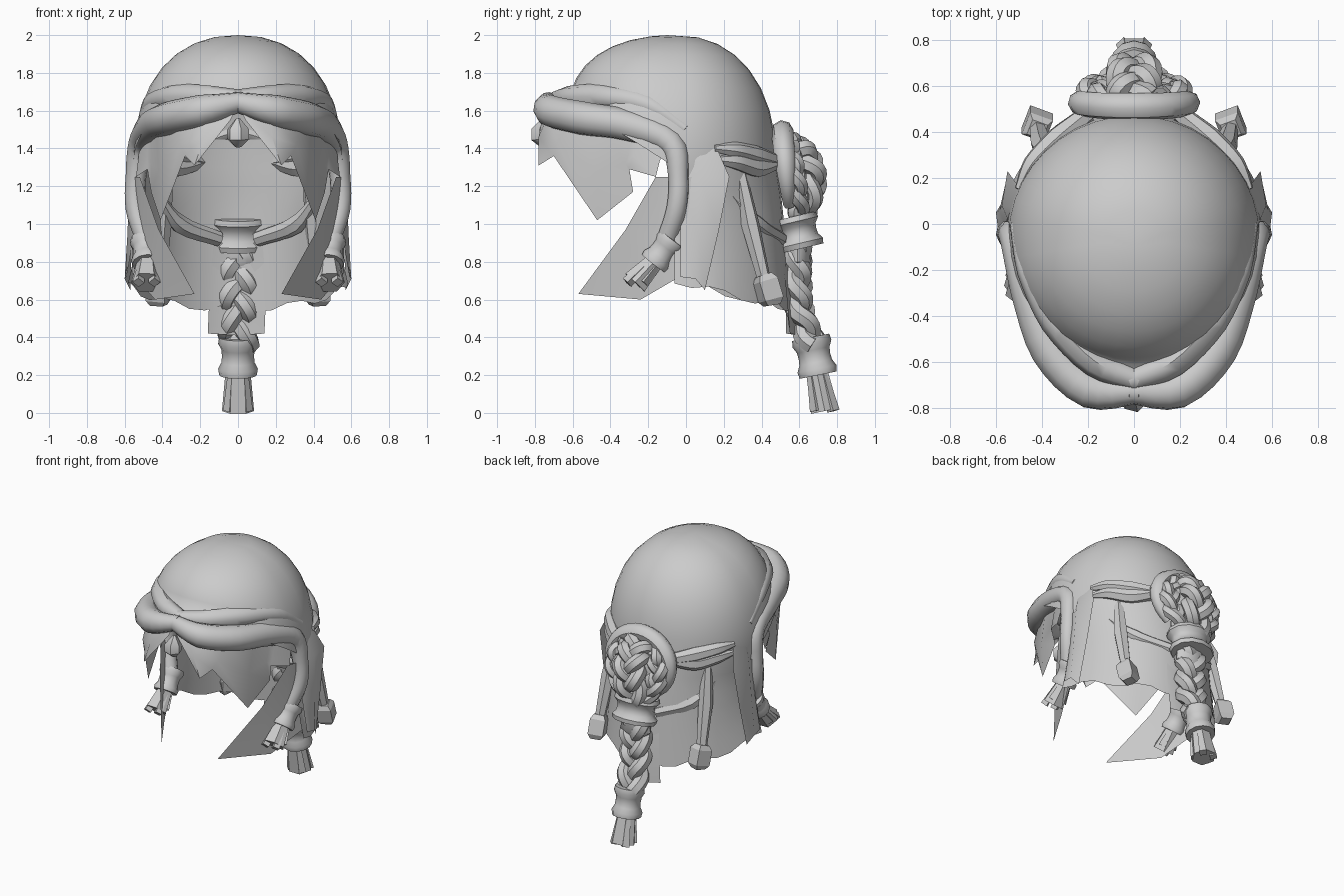
import bpy, bmesh, math
from mathutils import Vector

if "Cube" in bpy.data.objects:
    bpy.data.objects.remove(bpy.data.objects["Cube"])

hair = bpy.data.materials.new("hair_grey")
hair.use_nodes = True
hair_colour = (0.6, 0.6, 0.6, 1)
hair.diffuse_color = hair_colour
hair.node_tree.nodes["Principled BSDF"].inputs["Base Color"].default_value = hair_colour
X_AXIS = Vector((1, 0, 0))


def finish(bm, name, angle=45):
    """Turn a bmesh into a shaded object in the hair colour."""
    bmesh.ops.recalc_face_normals(bm, faces=bm.faces[:])
    mesh = bpy.data.meshes.new(name)
    bm.to_mesh(mesh)
    bm.free()
    mesh.materials.append(hair)
    obj = bpy.data.objects.new(name, mesh)
    bpy.context.collection.objects.link(obj)
    bpy.ops.object.select_all(action='DESELECT')
    obj.select_set(True)
    bpy.context.view_layer.objects.active = obj
    bpy.ops.object.shade_smooth_by_angle(angle=math.radians(angle))
    return obj


def smooth_path(points, steps=4):
    """Catmull-Rom curve through the points."""
    pts = [Vector(p) for p in points]
    pts = [pts[0] * 2 - pts[1]] + pts + [pts[-1] * 2 - pts[-2]]
    path = []
    for a, b, c, d in zip(pts, pts[1:], pts[2:], pts[3:]):
        for k in range(steps):
            t = k / steps
            path.append(b + (c - a) * t / 2 + (a * 2 - b * 5 + c * 4 - d) * t * t / 2
                        + (b * 3 - a - c * 3 + d) * t ** 3 / 2)
    return path + [pts[-2]]


def tangent(path, i):
    return (path[min(i + 1, len(path) - 1)] - path[max(i - 1, 0)]).normalized()


def tube(name, path, radii, sides=8, flat=1.0, turn=0.0, side_axis=None, angle=45):
    """Sweep an elliptical section along a path, with radii spread evenly."""
    bm = bmesh.new()
    path = [Vector(p) for p in path]
    rings, across = [], side_axis
    for i, p in enumerate(path):
        along = tangent(path, i)
        if across is None:
            across = along.orthogonal()
        across = (across - along * across.dot(along)).normalized()
        up = along.cross(across)
        f = i / (len(path) - 1) * (len(radii) - 1)
        k = min(int(f), len(radii) - 2)
        r = radii[k] + (radii[k + 1] - radii[k]) * (f - k)
        ring = []
        for s in range(sides):
            a = 2 * math.pi * s / sides + turn
            ring.append(bm.verts.new(p + across * r * math.cos(a) + up * r * flat * math.sin(a)))
        rings.append(ring)
    for lo, hi in zip(rings, rings[1:]):
        for s in range(sides):
            n = (s + 1) % sides
            bm.faces.new((lo[s], lo[n], hi[n], hi[s]))
    bm.faces.new(rings[0])
    bm.faces.new(rings[-1])
    return finish(bm, name, angle)


def sheet(name, *rows):
    """Thin lock of hair: quads between rows of points."""
    bm = bmesh.new()
    grid = [[bm.verts.new(p) for p in row] for row in rows]
    for upper, lower in zip(grid, grid[1:]):
        for i in range(len(upper) - 1):
            bm.faces.new((upper[i], upper[i + 1], lower[i + 1], lower[i]))
    return finish(bm, name)


def braid(name, points, width, depth, radius, turns):
    """Three strands weaving about a path."""
    core = smooth_path(points, 12)
    for strand in range(3):
        path = []
        for i, p in enumerate(core):
            t = 2 * math.pi * (turns * i / (len(core) - 1) + strand / 3)
            out = tangent(core, i).cross(X_AXIS).normalized()
            path.append(p + X_AXIS * width * math.sin(t) + out * depth * math.sin(2 * t))
        tube(f"{name}_strand_{strand + 1}", path, (radius, radius), 7)


def cuff(name, start, end, r, flat=1.0):
    """Waisted tie with flared rims."""
    a, b = Vector(start), Vector(end)
    tube(name, [a.lerp(b, k / 6) for k in range(7)],
         (r, r * 1.05, r * .88, r * .85, r * .88, r * 1.05, r), 12, flat, side_axis=X_AXIS)


def tuft(name, start, end, r0, r1):
    """Loose square end made of a core and ridge strands."""
    a, b = Vector(start), Vector(end)
    tube(name, [a, b], (r0, r1), 6, side_axis=X_AXIS, angle=20)
    for k in range(4):
        ang = math.pi * (k + .5) / 2
        off = Vector((math.cos(ang), math.sin(ang), 0))
        tube(f"{name}_ridge_{k + 1}", [a + off * r0 * .7, b + off * r1 * .75],
             (r0 * .3, r1 * .4), 4, side_axis=X_AXIS, angle=20)


# Cap with a brim under the rolls, and the long curtain open at the face
COLS = 40
bm = bmesh.new()
crown = bm.verts.new((0, -.1, 2))
columns = []
for c in range(COLS):
    a = 2 * math.pi * c / COLS
    front = math.cos(a)
    ahead, behind = max(0, front), max(0, -front)
    rim = 1.3 + .3 * ahead
    spots = []
    for k in range(1, 8):
        t = k / 8 * math.pi / 2
        spots.append((math.sin(t) ** .9, rim + (2 - rim) * math.cos(t) ** .88))
    spots.append((1 + .2 * ahead ** 2, rim + .07 * ahead))
    if front < .12:
        hem = .7 - .15 * behind + (.015 if c % 4 < 2 else -.015)
        pinch = .07 * (1 - behind)
        for k in range(1, 7):
            s = k / 6
            spots.append((1 - pinch * math.sin(math.pi * s) + .05 * s + .09 * behind * s ** .6,
                          rim + (hem - rim) * s))
    columns.append([bm.verts.new((.555 * r * math.sin(a) * (1 - .1 * behind * (z < 1.29)),
                                  -.06 - (.56 if front > 0 else .54) * r * front, z))
                    for r, z in spots])
for c in range(COLS):
    left, right = columns[c], columns[(c + 1) % COLS]
    bm.faces.new((crown, left[0], right[0]))
    for k in range(min(len(left), len(right)) - 1):
        bm.faces.new((left[k], left[k + 1], right[k + 1], right[k]))
finish(bm, "cap_and_curtain", 60)

for sx, side in ((1, "left"), (-1, "right")):
    def m(*points):
        return [(x * sx, y, z) for x, y, z in points]

    # Rolls round the brow, the lower one falling into a side lock
    tube(f"{side}_lower_roll", smooth_path(m(
        (-.03, -.73, 1.65), (.19, -.72, 1.6), (.36, -.55, 1.56), (.45, -.3, 1.52),
        (.51, -.08, 1.43), (.54, -.04, 1.25), (.54, -.05, 1.08), (.49, -.1, .92))),
        (.05, .085, .09, .085, .07, .055, .055, .055), 10)
    tube(f"{side}_upper_roll", smooth_path(m(
        (-.02, -.68, 1.66), (.17, -.6, 1.67), (.34, -.42, 1.67), (.45, -.2, 1.63),
        (.51, 0, 1.5))), (.05, .065, .07, .06, .03), 8)
    cuff(f"{side}_lock_cuff", *m((.49, -.07, .92), (.48, -.17, .79)), .08)
    tuft(f"{side}_lock_tuft", *m((.48, -.15, .82), (.485, -.27, .69)), .05, .08)

    # Swept fringe under the rolls
    sheet(f"{side}_fringe",
          m((0, -.72, 1.64), (.17, -.73, 1.58), (.33, -.6, 1.53), (.43, -.42, 1.5),
            (.46, -.28, 1.47), (.48, -.24, 1.45), (.52, -.1, 1.42)),
          m((.03, -.76, 1.57), (.18, -.78, 1.46), (.31, -.68, 1.42), (.42, -.47, 1.28),
            (.46, -.32, 1.32), (.48, -.28, 1.36), (.53, -.14, 1.33)),
          m((.04, -.76, 1.55), (.23, -.78, 1.31), (.28, -.7, 1.36), (.41, -.47, 1.02),
            (.46, -.28, 1.17), (.48, -.3, 1.29), (.54, -.16, 1.25)))

    # Flap curling in towards the neck, and the outer side panel
    sheet(f"{side}_neck_flap",
          m((.52, -.16, 1.25), (.55, -.08, 1.25), (.55, .06, 1.25)),
          m((.42, -.32, .97), (.5, -.14, .93), (.56, .04, .95)),
          m((.23, -.57, .63), (.44, -.24, .6), (.56, 0, .74)))
    sheet(f"{side}_panel",
          m((.48, 0, 1.5), (.48, .06, 1.5), (.47, .12, 1.5)),
          m((.53, -.02, 1.22), (.575, .08, 1.25), (.55, .23, 1.25)),
          m((.55, -.03, .95), (.585, .06, .95), (.56, .17, .95)),
          m((.59, -.03, .72), (.6, .05, .71), (.57, .1, .65)))

    # Twisted bands running to the bun, and the hair swept to the tie inside
    for k in range(2):
        drop = -.06 * k
        tube(f"{side}_band_{k + 1}", smooth_path(m(
            (.5, .15, 1.4 + drop), (.44, .26, 1.39 + drop), (.33, .37, 1.36 + drop),
            (.2, .48, 1.33))), (.02, .045, .055, .04), 7)
    tube(f"{side}_inner_sweep", smooth_path(m(
        (.42, .24, 1.15), (.31, .37, 1.0), (.1, .5, .92))), (.02, .05, .04), 7)

    # Beaded strand behind the ear
    tube(f"{side}_bead_strand", m((.37, .27, 1.35), (.4, .34, 1.0), (.42, .42, .68)),
         (.03, .05, .035), 6)
    tube(f"{side}_bead", m((.42, .41, .73), (.42, .42, .7), (.42, .45, .6), (.42, .455, .57)),
         (.05, .075, .075, .05), 4, turn=math.pi / 4, angle=25,
         side_axis=Vector((1, .4 * sx, 0)))

    # Outer braids of the bun
    braid(f"{side}_bun_braid", m((.08, .54, 1.42), (.17, .57, 1.3), (.15, .59, 1.16),
                                 (.05, .6, 1.03)), .04, .02, .042, 1.25)

# Drop at the parting
tube("parting_drop", [(0, -.75, 1.56), (0, -.76, 1.5), (0, -.76, 1.45), (0, -.75, 1.41)],
     (.01, .06, .06, .02), 6)

# Bun with its collar
bm = bmesh.new()
bmesh.ops.create_uvsphere(bm, u_segments=16, v_segments=10, radius=1)
for v in bm.verts:
    v.co = (v.co.x * .19, v.co.y * .07 + .57, v.co.z * .19 + 1.25)
finish(bm, "bun_core", 60)
collar = []
for k in range(25):
    a = math.radians(-50 + 280 * k / 24)
    collar.append((.24 * math.cos(a), .53 - .02 * math.sin(a), 1.27 + .22 * math.sin(a)))
tube("bun_collar", collar, (.03, .055, .06, .055, .03), 8)
braid("bun_middle_braid", [(0, .54, 1.42), (0, .63, 1.36), (0, .67, 1.22), (0, .61, 1.04)],
      .075, .03, .05, 1.25)

# Long tail: tie, braid, tie and loose end
cuff("upper_tail_cuff", (0, .57, 1.04), (0, .61, .87), .16, .75)
tube("upper_tail_knot", [(0, .59, .9), (0, .59, .8), (0, .59, .75)], (.11, .12, .06), 10,
     .6, side_axis=X_AXIS)
braid("tail_braid", [(0, .59, .9), (0, .59, .72), (0, .6, .55), (0, .67, .36)],
      .065, .03, .052, 1.25)
cuff("lower_tail_cuff", (0, .66, .4), (0, .7, .2), .1)
tuft("tail_end", (0, .69, .23), (0, .735, .01), .065, .085)

# Nape lock behind the braid
sheet("nape_lock", [(-.13, .5, .9), (0, .53, .9), (.13, .5, .9)],
      [(-.15, .53, .65), (0, .57, .65), (.15, .53, .65)],
      [(-.16, .53, .42), (0, .6, .41), (.14, .55, .42)])
